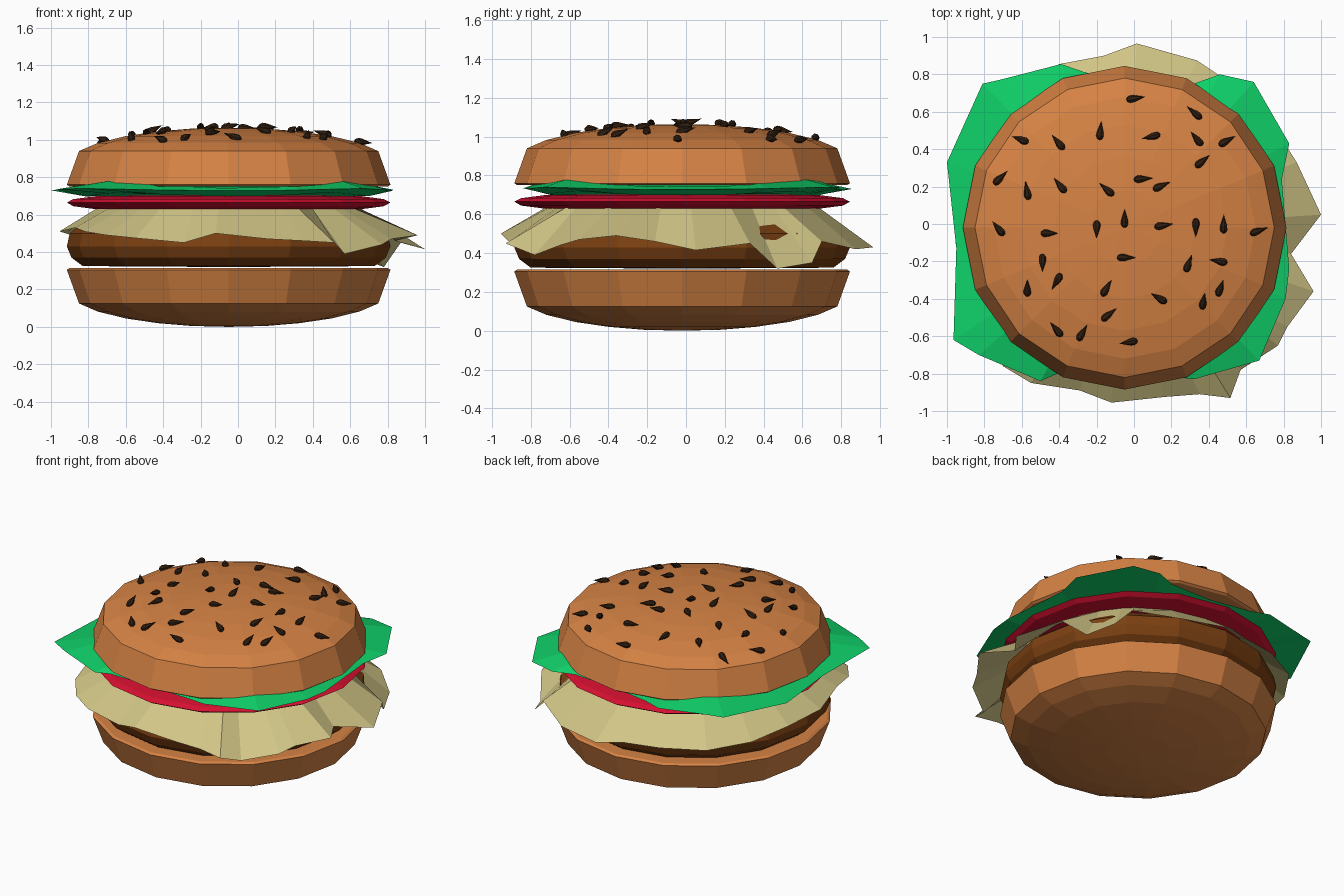
import bpy, bmesh, math, random
from mathutils import Matrix, Vector

if "Cube" in bpy.data.objects:
    bpy.data.objects.remove(bpy.data.objects["Cube"])
random.seed(4)
CX, CY = -0.05, -0.02


def mat(name, r, g, b):
    m = bpy.data.materials.new(name)
    m.diffuse_color = (r, g, b, 1)
    m.use_nodes = True
    m.node_tree.nodes["Principled BSDF"].inputs["Base Color"].default_value = m.diffuse_color
    return m


BUN = mat("toasted bun", .67, .225, .058)
MEAT = mat("cooked meat", .20, .052, .006)
CHEESE = mat("pale cheese", .64, .56, .24)
RED = mat("tomato red", .67, .005, .03)
GREEN = mat("lettuce green", .005, .63, .14)
DARK = mat("dark seed", .03, .013, .005)


def finish(bm, name, material):
    bmesh.ops.recalc_face_normals(bm, faces=bm.faces)
    me = bpy.data.meshes.new(name)
    bm.to_mesh(me)
    bm.free()
    me.materials.append(material)
    ob = bpy.data.objects.new(name, me)
    bpy.context.collection.objects.link(ob)
    return ob


def bridge(bm, a, b):
    n = len(a)
    for i in range(n):
        bm.faces.new((a[i], a[(i + 1) % n], b[(i + 1) % n], b[i]))


def fan(bm, ring, tip):
    for i in range(len(ring)):
        bm.faces.new((ring[i], ring[(i + 1) % len(ring)], tip))


def lathe(bm, prof, n, M):
    """Spin (radius, z) points; the first and last lie on the axis."""
    rings = [[bm.verts.new(M @ Vector((r * math.cos(2 * math.pi * i / n),
                                       r * math.sin(2 * math.pi * i / n), z)))
              for i in range(n)] for r, z in prof[1:-1]]
    for a, b in zip(rings, rings[1:]):
        bridge(bm, a, b)
    fan(bm, rings[0], bm.verts.new(M @ Vector((0, 0, prof[0][1]))))
    fan(bm, rings[-1], bm.verts.new(M @ Vector((0, 0, prof[-1][1]))))


def disc(name, prof, material):
    bm = bmesh.new()
    lathe(bm, prof, 16, Matrix.Translation((CX, CY, 0)))
    return finish(bm, name, material)


# Buns: the bottom is the top turned over
dome = [(.80, .94), (.70, .983), (.55, 1.02), (.38, 1.045), (.20, 1.06), (0, 1.065)]
bun = [(0, .75), (.85, .75), (.865, .76)] + dome
disc("top_bun", bun, BUN)
disc("bottom_bun", [(r, 1.065 - z) for r, z in bun], BUN)

# Patty and tomato
disc("patty", [(0, .32), (.78, .325), (.84, .37), (.865, .43), (.85, .50),
               (.76, .57), (0, .58)], MEAT)
disc("tomato", [(0, .625), (.70, .628), (.83, .645), (.865, .665), (.83, .683),
                (.70, .70), (0, .705)], RED)

# Cheese sheet: flat middle with a drooping ragged edge
edge = [(1.0, .05, .415), (.87, .33, .45), (.78, .47, .32), (.70, .65, .35),
        (.60, .70, .46), (.335, .875, .42), (.015, .965, .43), (-.16, .90, .45),
        (-.40, .855, .46), (-.66, .72, .46), (-.83, .47, .47), (-.92, .20, .50),
        (-.955, -.10, .51), (-.87, -.40, .53), (-.82, -.60, .51), (-.70, -.76, .49),
        (-.55, -.85, .475), (-.29, -.89, .45), (-.12, -.955, .50), (.16, -.925, .47),
        (.35, -.91, .46), (.515, -.93, .45), (.57, -.78, .39), (.77, -.65, .44),
        (.82, -.55, .47), (.96, -.36, .49), (.84, -.16, .46)]
bm = bmesh.new()
outer = [bm.verts.new(p) for p in edge]
inner = []
for x, y, z in edge:
    d = Vector((x - CX, y - CY)).normalized() * .71
    inner.append(bm.verts.new((CX + d.x, CY + d.y, .632)))
bridge(bm, outer, inner)
fan(bm, inner, bm.verts.new((CX, CY, .64)))
finish(bm, "cheese", CHEESE)

# Lettuce leaf: thin, ragged, raised at the four diagonals
leaf = [(.79, .24), (.83, .43), (.64, .76), (.46, .80), (.32, .75), (.02, .76),
        (-.26, .81), (-.39, .855), (-.70, .775), (-.81, .75), (-1.0, .33),
        (-.95, -.13), (-.965, -.62), (-.83, -.70), (-.50, -.84), (-.41, -.80),
        (-.08, -.80), (.24, -.82), (.32, -.83), (.67, -.73), (.81, -.40), (.83, -.24)]
bm = bmesh.new()
outer, top, low = [], [], []
for x, y in leaf:
    d = Vector((x - CX, y - CY))
    lift = abs(math.sin(2 * math.atan2(d.y, d.x))) ** 4
    outer.append(bm.verts.new((x, y, .728 + .012 * lift)))
    d = d.normalized() * min(.84, d.length * .93)
    top.append(bm.verts.new((CX + d.x, CY + d.y, .742 + .04 * lift)))
    low.append(bm.verts.new((CX + d.x * .92, CY + d.y * .92, .698 + .022 * lift)))
bridge(bm, outer, top)
bridge(bm, outer, low)
fan(bm, top, bm.verts.new((CX, CY, .752)))
fan(bm, low, bm.verts.new((CX, CY, .705)))
finish(bm, "lettuce", GREEN)

# Seeds: teardrops lying on the dome (x, y in hundredths, tip direction in degrees)
seeds = [(0, 67, 10), (-60, 45, 160), (-40, 43, 130), (-18, 49, 85), (10, 47, 195),
         (33, 59, 140), (34, 45, 130), (49, 44, 30), (36, 33, 40), (-72, 24, 45),
         (-57, 17, 100), (-39, 20, 130), (-14, 18, 140), (4, 24, 5), (14, 20, 25),
         (-72, -3, 130), (-46, -5, 0), (-20, -2, 270), (-5, 2, 90), (15, -1, 10),
         (33, -1, 270), (48, -1, 90), (66, -4, 20), (-49, -20, 270), (-57, -35, 90),
         (-41, -30, 240), (-5, -18, 0), (29, -22, 70), (46, -20, 170), (-15, -35, 60),
         (14, -40, 150), (-14, -49, 40), (37, -42, 80), (46, -35, 70), (-41, -57, 130),
         (-28, -59, 60), (-2, -63, 190)]
drop = [(0, -.042), (.013, -.036), (.021, -.02), (.019, 0), (.009, .032), (0, .062)]


def dome_z(r):
    for (r1, z1), (r0, z0) in zip(dome, dome[1:]):
        if r >= r0:
            return z0 + (z1 - z0) * (r - r0) / (r1 - r0)


bm = bmesh.new()
for x, y, a in seeds:
    x, y, a = x / 100, y / 100, math.radians(a)
    d = Vector((x - CX, y - CY, 0))
    r = d.length
    slope = (dome_z(r + .01) - dome_z(max(r - .01, 0))) / .02
    tip = Vector((math.cos(a), math.sin(a), 0))
    tip.z = slope * tip.dot(d.normalized()) + random.uniform(-.1, .45)
    M = Matrix.Translation((x, y, dome_z(r) + .01)) @ \
        tip.to_track_quat('Z', 'Y').to_matrix().to_4x4()
    lathe(bm, drop, 7, M)
finish(bm, "sesame_seeds", DARK)
